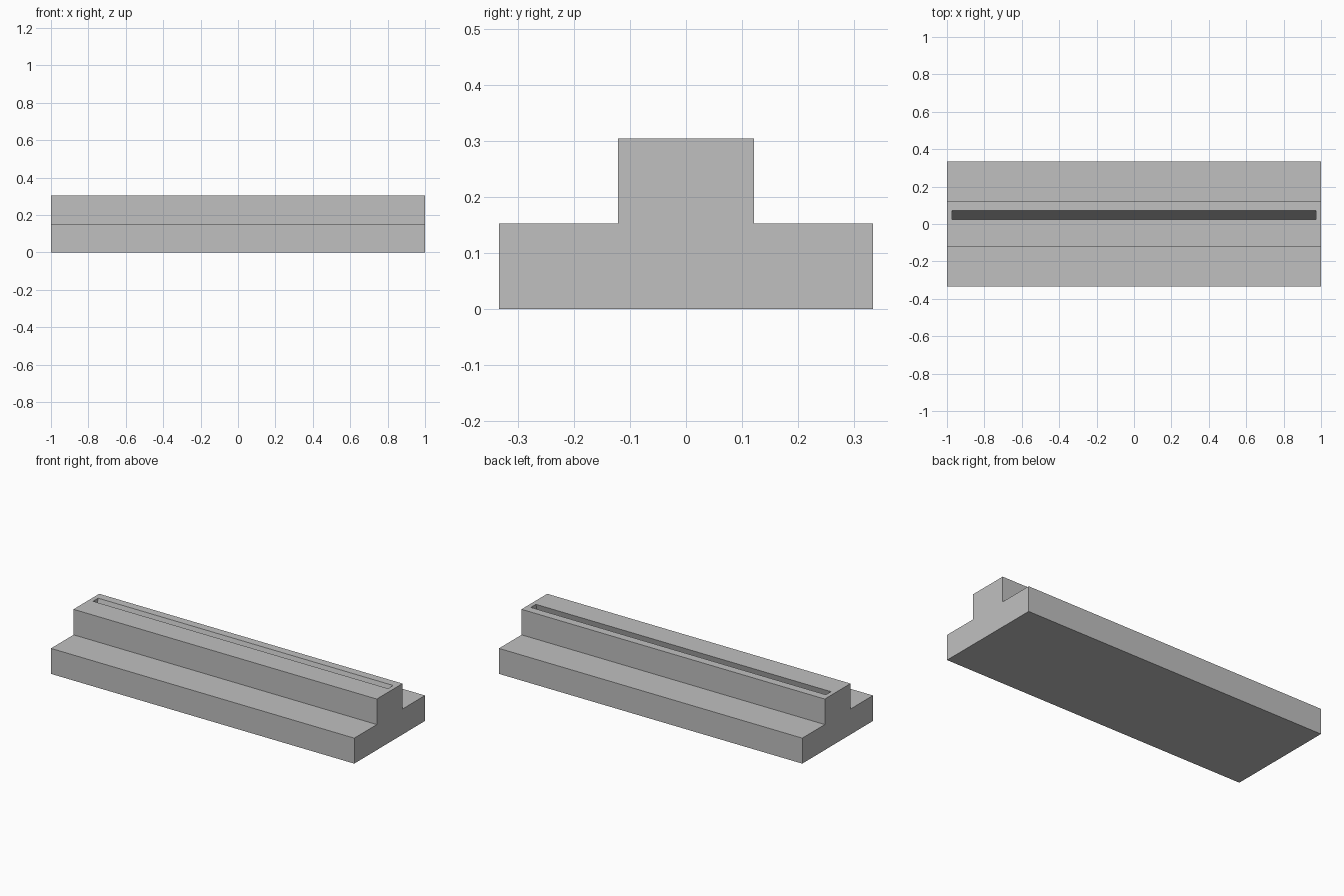
import bpy
import bmesh
from math import sin, cos, radians

cube = bpy.data.objects.get("Cube")
if cube:
    bpy.data.objects.remove(cube, do_unlink=True)

grey = bpy.data.materials.new("plain grey")
grey.use_nodes = True
colour = (0.53, 0.53, 0.53, 1)
grey.diffuse_color = colour
grey.node_tree.nodes["Principled BSDF"].inputs["Base Color"].default_value = colour


def extrude_profile(name, profile, half_length):
    """Sweep a (y, z) outline along x, centred on the origin."""
    bm = bmesh.new()
    face = bm.faces.new([bm.verts.new((-half_length, y, z)) for y, z in profile])
    result = bmesh.ops.extrude_face_region(bm, geom=[face])
    verts = [v for v in result["geom"] if isinstance(v, bmesh.types.BMVert)]
    bmesh.ops.translate(bm, verts=verts, vec=(2 * half_length, 0, 0))
    bmesh.ops.recalc_face_normals(bm, faces=bm.faces)
    mesh = bpy.data.meshes.new(name)
    bm.to_mesh(mesh)
    bm.free()
    mesh.materials.append(grey)
    obj = bpy.data.objects.new(name, mesh)
    bpy.context.collection.objects.link(obj)
    return obj


# Stepped stand: wide base with a narrow raised rib
base_y, rib_y, step_z, top_z = 0.333, 0.121, 0.152, 0.304
half = [(base_y, 0), (base_y, step_z), (rib_y, step_z), (rib_y, top_z)]
stand = extrude_profile("stepped_stand", half + [(-y, z) for y, z in reversed(half)], 1.0)

# Leaning slot in the top of the rib
lean, depth, slot_front, slot_back = radians(14), 0.2, 0.024, 0.072
width = (slot_back - slot_front) * cos(lean)


def slot_point(across, down):
    """Point in the slot's tilted frame, measured from its back top edge."""
    return (slot_back - across * cos(lean) - down * sin(lean),
            top_z + across * sin(lean) - down * cos(lean))


slot = extrude_profile("slot_cutter", [slot_point(a, d) for a, d in
                       [(0, -0.1), (width, -0.1), (width, depth), (0, depth)]], 0.973)
slot.hide_render = True

# Cut the slot, then discard the cutter
cut = stand.modifiers.new("slot", "BOOLEAN")
cut.operation = "DIFFERENCE"
cut.solver = "EXACT"
cut.object = slot
bpy.context.view_layer.objects.active = stand
bpy.ops.object.modifier_apply(modifier=cut.name)
bpy.data.objects.remove(slot, do_unlink=True)
